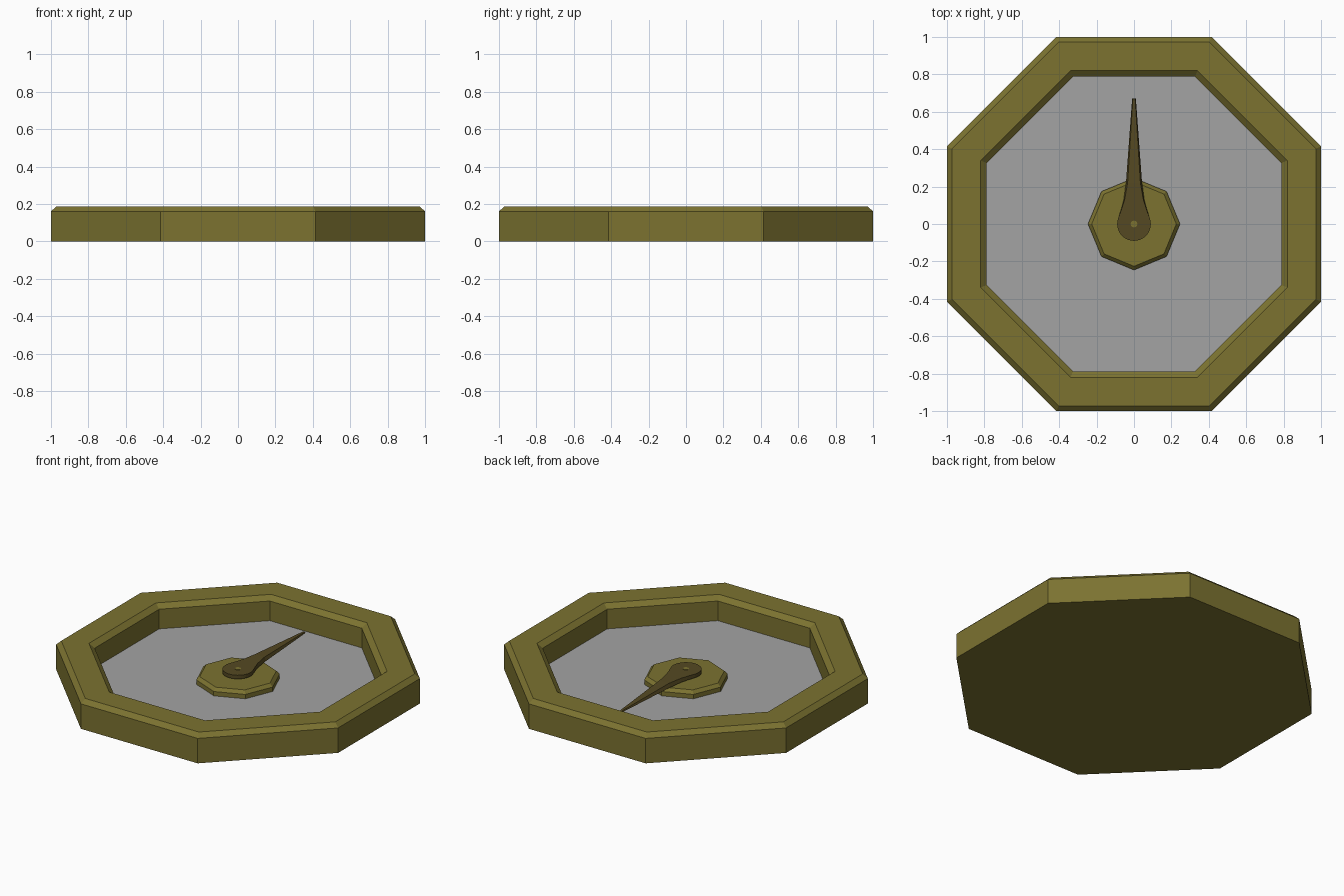
import bpy, bmesh
from math import sin, cos, pi, radians

if "Cube" in bpy.data.objects:
    bpy.data.objects.remove(bpy.data.objects["Cube"])


def material(name, rgb):
    m = bpy.data.materials.new(name)
    m.diffuse_color = (*rgb, 1)
    m.use_nodes = True
    m.node_tree.nodes["Principled BSDF"].inputs["Base Color"].default_value = m.diffuse_color
    return m


OLIVE = material("olive_metal", (0.20, 0.17, 0.03))
BROWN = material("dark_brass", (0.09, 0.066, 0.016))
GREY = material("dial_grey", (0.37, 0.37, 0.37))


def finish(name, bm, mat=None):
    me = bpy.data.meshes.new(name)
    bm.to_mesh(me)
    bm.free()
    ob = bpy.data.objects.new(name, me)
    bpy.context.collection.objects.link(ob)
    if mat:
        me.materials.append(mat)
    return ob


def turned(name, profile, sides, start=0.0, mat=None, bottom=True, top=True):
    """Polygonal lathe of (radius, z) points, listed from the base upward."""
    bm = bmesh.new()
    rings = [[bm.verts.new((r * cos(start + 2 * pi * k / sides),
                            r * sin(start + 2 * pi * k / sides), z))
              for k in range(sides)] for r, z in profile]
    for a, b in zip(rings, rings[1:]):
        for k in range(sides):
            n = (k + 1) % sides
            bm.faces.new((a[k], a[n], b[n], b[k]))
    if bottom:
        bm.faces.new(rings[0][::-1])
    if top:
        bm.faces.new(rings[-1])
    return finish(name, bm, mat)


# Octagonal case: chamfered rim with a recess (sizes are across the flats)
FLOOR = 0.034
flat = 1 / cos(pi / 8)
rim = [(1, 0), (1, 0.16), (0.972, 0.187), (0.82, 0.187), (0.788, 0.16), (0.788, FLOOR)]
turned("case", [(r * flat, z) for r, z in rim], 8, pi / 8, OLIVE, top=False)

# Grey dial at the bottom of the recess
turned("dial", [(0.788 * flat, FLOOR)], 8, pi / 8, GREY, bottom=False)

# Chamfered octagonal hub, turned to point along the axes
turned("hub", [(0.246, FLOOR), (0.246, 0.062), (0.226, 0.082)], 8, 0, OLIVE)

# Centre pin
turned("pin", [(0.018, 0.08), (0.018, 0.116)], 12, 0, OLIVE)

# Pointer: round boss flowing into a tapering blade
Z0, Z1, R = 0.09, 0.114, 0.09
bm = bmesh.new()
a0, n = radians(20), 20
arc = [pi - a0 + (pi + 2 * a0) * k / n for k in range(n + 1)]
low = [bm.verts.new((R * cos(a), R * sin(a), Z0)) for a in arc]
high = [bm.verts.new((R * cos(a), R * sin(a), Z1)) for a in arc]
for k in range(n):
    bm.faces.new((low[k], low[k + 1], high[k + 1], high[k]))
bm.faces.new(high)
bm.faces.new(low[::-1])
section = [low[0], low[-1], high[-1], high[0]]
# (distance, lower half width, upper half width, top height)
for y, wl, wu, zt in [(0.08, 0.068, 0.066, Z1), (0.13, 0.055, 0.050, Z1),
                      (0.22, 0.043, 0.034, Z1), (0.67, 0.010, 0.006, 0.096)]:
    nxt = [bm.verts.new(p) for p in ((-wl, y, Z0), (wl, y, Z0), (wu, y, zt), (-wu, y, zt))]
    for i in range(4):
        j = (i + 1) % 4
        bm.faces.new((section[i], section[j], nxt[j], nxt[i]))
    section = nxt
bm.faces.new(section)
bmesh.ops.recalc_face_normals(bm, faces=bm.faces)
finish("pointer", bm, BROWN)
